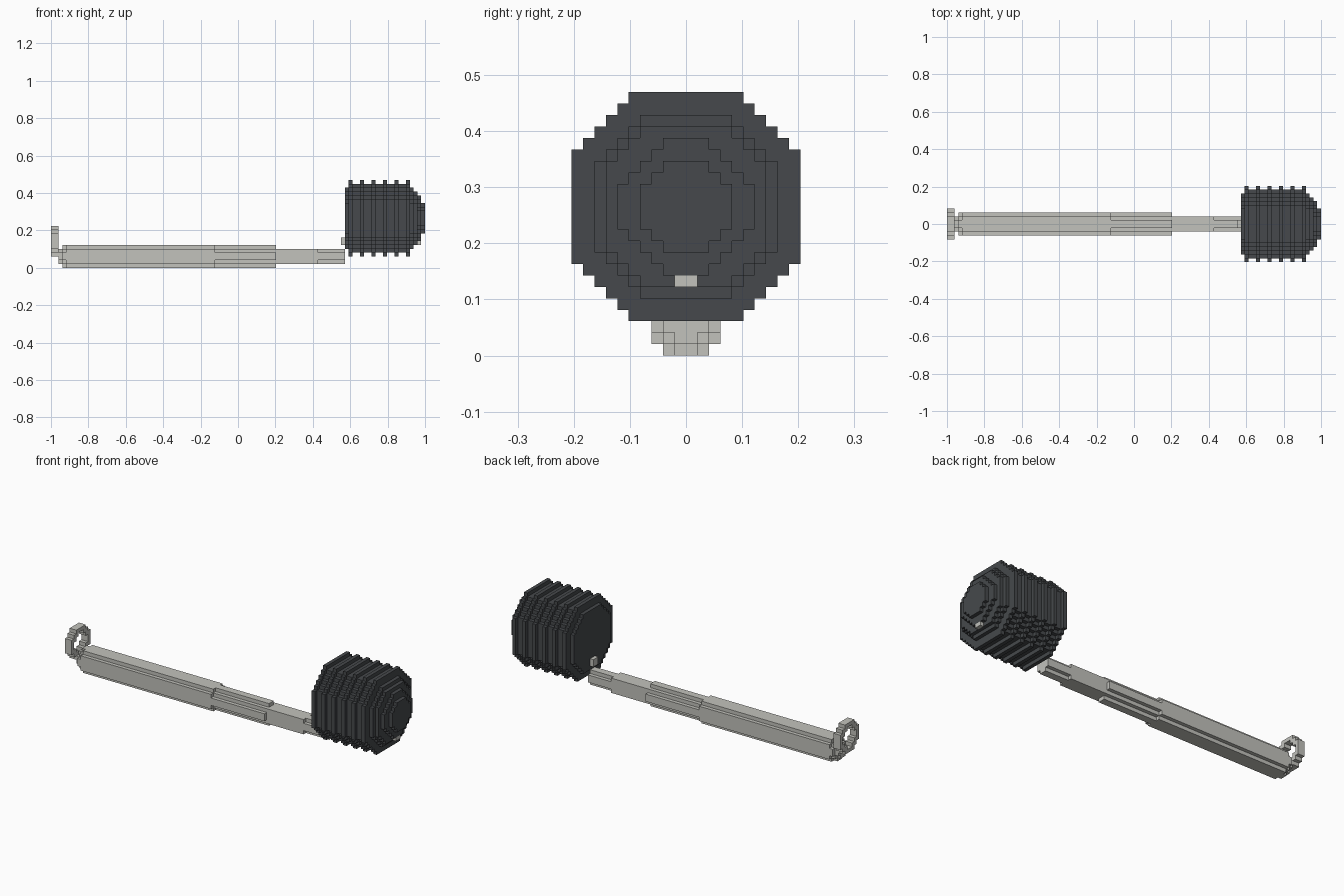
import bpy, bmesh

if "Cube" in bpy.data.objects:
    bpy.data.objects.remove(bpy.data.objects["Cube"])

U = 2 / 98  # size of one block


def material(name, rgb):
    lin = [((c / 255 + 0.055) / 1.055) ** 2.4 for c in rgb]
    m = bpy.data.materials.new(name)
    m.diffuse_color = (*lin, 1)
    m.use_nodes = True
    m.node_tree.nodes["Principled BSDF"].inputs["Base Color"].default_value = m.diffuse_color
    return m


LIGHT = material("light_grey", (194, 194, 188))
DARK = material("dark_grey", (70, 73, 76))


def outline(r, f):
    """Stepped octagon of radius r whose flat sides have half length f."""
    q = []
    for i in range(r - f):
        q += [(f + i, r - i), (f + i, r - i - 1)]
    q.append((r, f))
    right = q + [(y, -z) for y, z in reversed(q)]
    return right + [(-y, -z) for y, z in right]


def loop(bm, x, zc, pts):
    return [bm.verts.new((x * U, y * U, (z + zc) * U)) for y, z in pts]


def wall(bm, a, b):
    for i in range(len(a)):
        j = (i + 1) % len(a)
        bm.faces.new((a[i], a[j], b[j], b[i]))


def finish(bm, name, mat):
    bmesh.ops.recalc_face_normals(bm, faces=bm.faces[:])
    me = bpy.data.meshes.new(name)
    bm.to_mesh(me)
    bm.free()
    me.materials.append(mat)
    ob = bpy.data.objects.new(name, me)
    bpy.context.collection.objects.link(ob)


def stack(name, mat, zc, sections):
    """Row of stepped prisms along x: (x start, x end, radius, flat)."""
    bm = bmesh.new()
    for x0, x1, r, f in sections:
        a, b = (loop(bm, x, zc, outline(r, f)) for x in (x0, x1))
        wall(bm, a, b)
        bm.faces.new(a)
        bm.faces.new(b)
    finish(bm, name, mat)


def block(name, mat, x0, x1, y, z0, z1):
    bm = bmesh.new()
    pts = [(-y, z0), (y, z0), (y, z1), (-y, z1)]
    a, b = (loop(bm, x, 0, pts) for x in (x0, x1))
    wall(bm, a, b)
    bm.faces.new(a)
    bm.faces.new(b)
    finish(bm, name, mat)


# Handle: thick grip, ribbed middle, thin neck and tapered tip
stack("handle", LIGHT, 3, [
    (-47, -46, 2, 1), (-46, -45, 3, 1), (-45, -6, 3, 2),
    (-6, 10, 3, 1), (10, 21, 2, 2), (21, 28, 2, 1)])

# Hanging loop at the end of the handle
bm = bmesh.new()
rings = [loop(bm, x, 7, outline(r, f))
         for x, r, f in ((-49, 4, 2), (-47, 4, 2), (-47, 3, 1), (-49, 3, 1))]
for i in range(4):
    wall(bm, rings[i], rings[(i + 1) % 4])
finish(bm, "hanging_loop", LIGHT)

# Head: ridged drum with a stepped nose
drum = [(28, 29, 8, 4)]
for x in range(29, 45, 3):
    drum.append((x, x + 1, 10, 5))
    if x < 44:
        drum.append((x + 1, x + 3, 9, 5))
drum += [(45, 46, 8, 4), (46, 47, 7, 4), (47, 48, 6, 2), (48, 49, 4, 2)]
stack("head", DARK, 13, drum)

# Ends of the pin that holds the head
block("pin_back", LIGHT, 27, 28, 1, 6, 8)
block("pin_front", LIGHT, 47, 48, 1, 6, 7)
